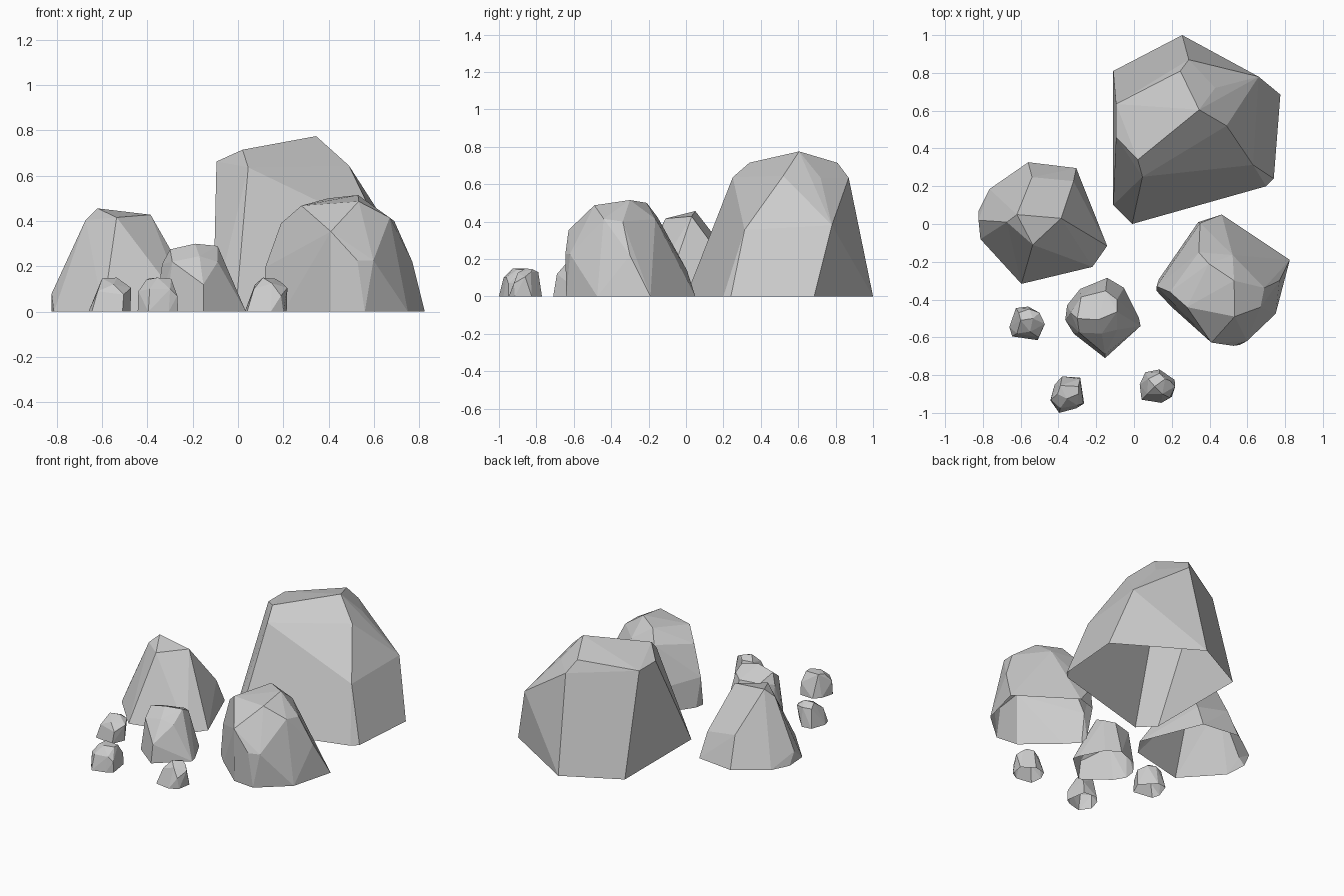
import bpy, bmesh, math


def rock(name, base, upper):
    """Convex faceted stone: ground outline (x, y) plus upper corners (x, y, z), open underneath."""
    bm = bmesh.new()
    for x, y in base:
        bm.verts.new((x, y, 0))
    for p in upper:
        bm.verts.new(p)
    bmesh.ops.convex_hull(bm, input=bm.verts[:])
    loose = [v for v in bm.verts if not v.link_faces]
    bmesh.ops.delete(bm, geom=loose, context='VERTS')
    under = [f for f in bm.faces if all(v.co.z < 0.001 for v in f.verts)]
    bmesh.ops.delete(bm, geom=under, context='FACES')
    bmesh.ops.dissolve_limit(bm, angle_limit=math.radians(4),
                             verts=bm.verts[:], edges=bm.edges[:])
    bmesh.ops.recalc_face_normals(bm, faces=bm.faces[:])
    me = bpy.data.meshes.new(name)
    bm.to_mesh(me)
    bm.free()
    bpy.context.collection.objects.link(bpy.data.objects.new(name, me))


# tall boulder at the back
rock("large_boulder",
     [(-.11, .81), (.255, 1), (.775, .685), (.74, .24), (.70, .20), (-.01, 0), (-.11, .10)],
     [(.345, .605, .775), (.02, .34, .715), (.245, .81, .714), (.29, .87, .634),
      (.43, .72, .634), (.045, .25, .637), (-.095, .635, .663), (-.095, .46, .663),
      (.49, .52, .645), (.63, .313, .355), (.66, .78, .38)])

# rounded boulder on the right
rock("right_boulder",
     [(.465, .05), (.825, -.19), (.75, -.475), (.56, -.64), (.41, -.625), (.20, -.44),
      (.12, -.355), (.13, -.295), (.34, .01)],
     [(.53, -.3, .515), (.396, -.21, .50), (.522, -.164, .414), (.343, -.15, .42),
      (.28, -.44, .468), (.19, -.36, .39), (.533, -.49, .487), (.527, -.645, .226),
      (.598, -.62, .226), (.41, -.628, .354), (.67, -.44, .415),
      (.69, -.338, .40), (.77, -.30, .22), (.12, -.33, .195), (.35, .005, .14)])

# peaked boulder on the left
rock("left_boulder",
     [(-.56, .327), (-.306, .296), (-.195, .005), (-.142, -.116), (-.22, -.227),
      (-.596, -.317), (-.813, -.08), (-.823, .069), (-.765, .185)],
     [(-.62, .05, .456), (-.386, .03, .428), (-.536, -.11, .416), (-.673, .01, .405),
      (-.54, .248, .20), (-.32, .227, .16), (-.823, .02, .08)])

# medium stone in the middle
rock("middle_stone",
     [(-.142, -.285), (-.053, -.338), (.026, -.497), (.035, -.54), (-.153, -.71),
      (-.32, -.58), (-.364, -.507), (-.354, -.43), (-.285, -.344)],
     [(-.28, -.386, .235), (-.15, -.354, .24), (-.09, -.40, .257), (-.09, -.465, .290),
      (-.19, -.507, .30), (-.30, -.50, .275), (-.335, -.47, .21), (-.17, -.58, .245),
      (-.09, -.56, .22), (-.29, -.575, .22), (-.153, -.69, .12)])

# three small stones at the front
rock("small_stone_left",
     [(-.66, -.545), (-.645, -.595), (-.51, -.615), (-.475, -.53), (-.56, -.437), (-.625, -.445)],
     [(-.61, -.47, .12), (-.555, -.45, .125), (-.535, -.50, .15), (-.60, -.51, .147),
      (-.50, -.47, .12), (-.472, -.53, .105), (-.55, -.57, .12), (-.505, -.60, .075),
      (-.62, -.58, .09)])

rock("small_stone_front",
     [(-.38, -.807), (-.285, -.813), (-.264, -.95), (-.306, -.976), (-.396, -1),
      (-.443, -.934), (-.42, -.85)],
     [(-.39, -.855, .148), (-.295, -.86, .145), (-.295, -.90, .145), (-.355, -.925, .15),
      (-.405, -.90, .14), (-.44, -.93, .09), (-.39, -.975, .10), (-.30, -.96, .10),
      (-.268, -.95, .07), (-.285, -.82, .08)])

rock("small_stone_right",
     [(.04, -.93), (.03, -.85), (.06, -.785), (.135, -.77), (.215, -.825), (.20, -.915), (.145, -.947)],
     [(.075, -.82, .12), (.135, -.79, .13), (.165, -.82, .145), (.11, -.86, .15),
      (.19, -.83, .13), (.218, -.86, .105), (.15, -.90, .125), (.07, -.90, .10), (.19, -.92, .07)])
